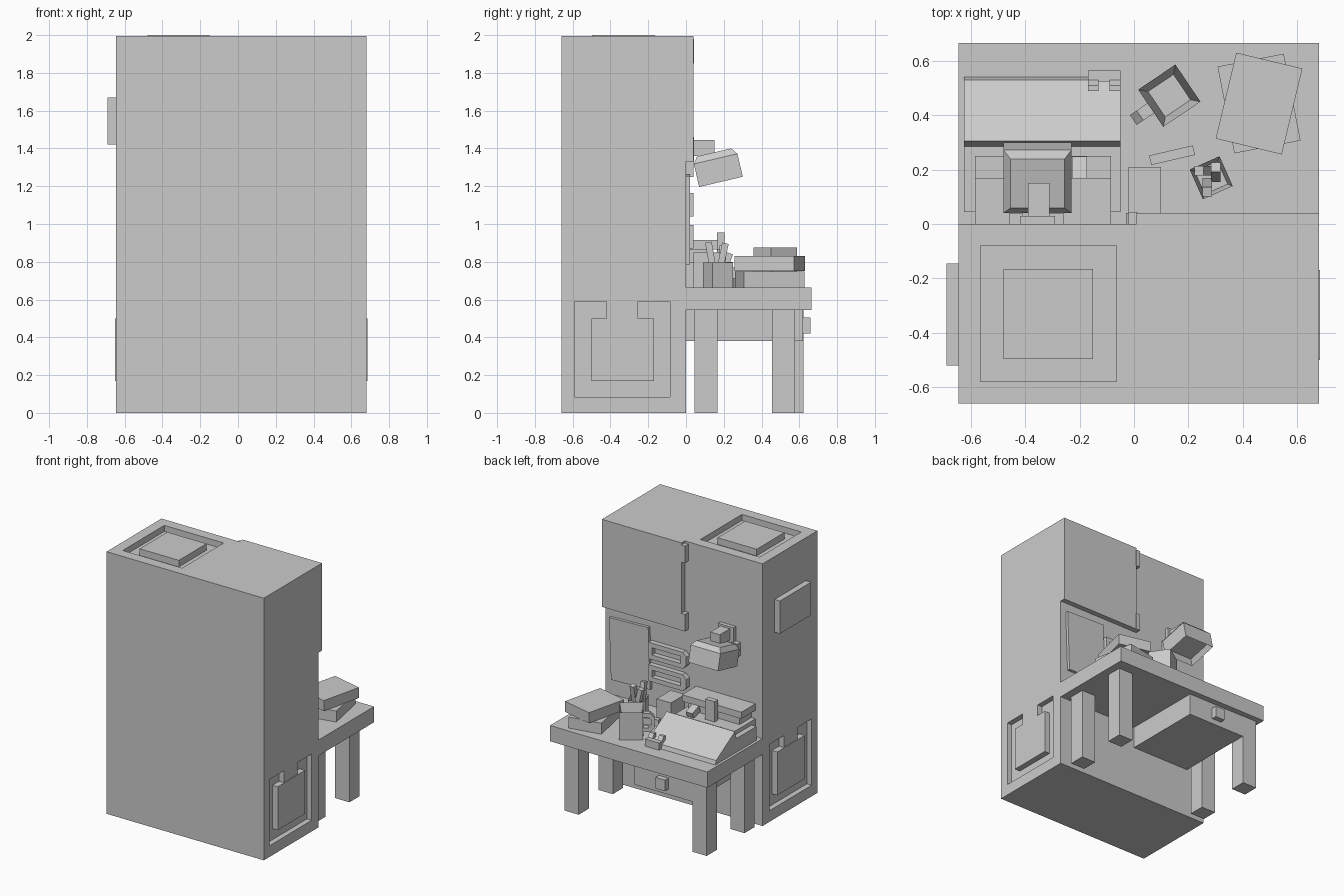
import bpy, bmesh, math
from mathutils import Matrix, Vector

old = bpy.data.objects.get("Cube")
if old:
    bpy.data.objects.remove(old, do_unlink=True)

grey = bpy.data.materials.new("plain grey")
grey.use_nodes = True
grey.diffuse_color = (0.6, 0.6, 0.6, 1)
grey.node_tree.nodes["Principled BSDF"].inputs["Base Color"].default_value = (0.6, 0.6, 0.6, 1)


def finish(name, bm, matrix=Matrix()):
    bmesh.ops.recalc_face_normals(bm, faces=bm.faces)
    mesh = bpy.data.meshes.new(name)
    bm.to_mesh(mesh)
    bm.free()
    mesh.materials.append(grey)
    obj = bpy.data.objects.new(name, mesh)
    obj.matrix_world = matrix
    bpy.context.collection.objects.link(obj)
    return obj


def box(name, x, y, z):
    """Upright box from three (low, high) ranges."""
    lo, hi = Vector((x[0], y[0], z[0])), Vector((x[1], y[1], z[1]))
    return turned(name, (lo + hi) / 2, hi - lo)


def turned(name, centre, size, angle=0, axis="Z", insets=()):
    """Box turned about one axis; insets are (face direction, margin, offset)."""
    bm = bmesh.new()
    bmesh.ops.create_cube(bm, size=1)
    bmesh.ops.scale(bm, vec=size, verts=bm.verts)
    for direction, margin, offset in insets:
        bm.normal_update()
        face = max(bm.faces, key=lambda f: f.calc_center_median().z * direction)
        bmesh.ops.inset_region(bm, faces=[face], thickness=margin)
        bmesh.ops.translate(bm, verts=face.verts, vec=(0, 0, offset))
    turn = Matrix.Rotation(math.radians(angle), 4, axis)
    return finish(name, bm, Matrix.Translation(centre) @ turn)


def prism(name, profile, x0, x1, matrix=Matrix()):
    """Profile of (y, z) points extruded along x."""
    bm = bmesh.new()
    face = bm.faces.new([bm.verts.new((x0, y, z)) for y, z in profile])
    side = bmesh.ops.extrude_face_region(bm, geom=[face])["geom"]
    moved = [v for v in side if isinstance(v, bmesh.types.BMVert)]
    bmesh.ops.translate(bm, verts=moved, vec=(x1 - x0, 0, 0))
    return finish(name, bm, matrix)


def cut(target, cutter):
    mod = target.modifiers.new("cut", "BOOLEAN")
    mod.operation, mod.solver, mod.object = "DIFFERENCE", "EXACT", cutter
    bpy.context.view_layer.objects.active = target
    bpy.ops.object.modifier_apply(modifier=mod.name)
    bpy.data.objects.remove(cutter, do_unlink=True)


# Tall wall block with recesses on the roof and both sides
LEFT, RIGHT, TOP = 0.68, -0.645, 1.996
block = box("wall_block", (RIGHT, LEFT), (-0.66, 0), (0, TOP))
cut(block, box("roof_cutter", (-0.565, -0.065), (-0.58, -0.08), (1.95, 2.1)))
box("roof_hatch", (-0.48, -0.15), (-0.497, -0.165), (1.94, 2))
for name, face, s in (("left", LEFT, 1), ("right", RIGHT, -1)):
    depth = sorted((face - s * 0.04, face + s * 0.1))
    cut(block, box("side_cutter", depth, (-0.59, -0.085), (0.085, 0.59)))
    depth = sorted((face - s * 0.05, face + s * 0.005))
    box(name + "_panel", depth, (-0.5, -0.17), (0.17, 0.5))
    depth = sorted((face - s * 0.05, face))
    box(name + "_panel_bridge", depth, (-0.42, -0.255), (0.5, 0.59))
box("side_box", (-0.69, RIGHT), (-0.52, -0.145), (1.42, 1.67))

# Upper cupboard and hinges
box("cupboard", (0.01, LEFT), (0, 0.04), (1.33, TOP))
for z in (1.33, 1.85):
    box("cupboard_hinge", (-0.02, 0.015), (0, 0.043), (z, z + 0.13))

# Desk with legs and drawer
box("desk_top", (RIGHT, LEFT), (0, 0.665), (0.545, 0.665))
for x, y in ((-0.61, 0.045), (-0.61, 0.5), (0.5, 0.045), (0.5, 0.455)):
    box("desk_leg", (x, x + 0.12), (y, y + 0.122), (0, 0.55))
box("drawer", (-0.49, 0), (0, 0.62), (0.38, 0.55))
box("drawer_knob", (-0.285, -0.205), (0.62, 0.66), (0.42, 0.505))

# Poster and wall racks
turned("poster", (0.46, 0.011, 1.025), (0.33, 0.022, 0.47), 2, "Y")
for z in (0.87, 1.04):
    for part, dz in (("lower", 0), ("upper", 0.09)):
        box("rack_%s_bar" % part, (0.02, 0.29), (0, 0.04), (z + dz, z + dz + 0.035))
    box("rack_end", (0.26, 0.29), (0, 0.04), (z + 0.035, z + 0.09))
    # Chamfered end of the rack
    bm = bmesh.new()
    outline = ((0.02, 0), (0, 0), (-0.03, 0.03), (-0.03, 0.095), (0, 0.125), (0.02, 0.125))
    face = bm.faces.new([bm.verts.new((x, 0, z + h)) for x, h in outline])
    side = bmesh.ops.extrude_face_region(bm, geom=[face])["geom"]
    bmesh.ops.translate(bm, vec=(0, 0.04, 0),
                        verts=[v for v in side if isinstance(v, bmesh.types.BMVert)])
    finish("rack_round_end", bm)

# Wall lamp
turned("lamp_shade", (-0.355, 0.171, 1.284), (0.25, 0.237, 0.125), 13.2, "X",
       insets=((1, 0.036, 0.035), (-1, 0.03, 0.04)))
box("lamp_neck", (-0.39, -0.31), (0, 0.15), (1.36, 1.445))
box("lamp_plate", (-0.42, -0.29), (0, 0.03), (1.33, 1.46))
for x in (-0.46, -0.31):
    box("lamp_mount", (x, x + 0.05), (0, 0.04), (1.25, 1.35))

# Drafting slope with shelf behind it
prism("drafting_slope", ((0.045, 0.665), (0.54, 0.665), (0.53, 0.695), (0.305, 0.83),
                         (0.285, 0.77), (0.045, 0.77)), -0.625, -0.05)
box("shelf_body", (-0.585, -0.085), (0.0, 0.25), (0.665, 0.8))
box("shelf_riser", (-0.55, -0.12), (0, 0.14), (0.8, 0.865))
box("shelf_slab", (-0.585, -0.085), (0, 0.17), (0.865, 0.915))
box("slope_handle", (-0.385, -0.305), (0.165, 0.205), (0.8, 0.955))
turned("note_pad", (-0.2, 0.2, 0.83), (0.055, 0.085, 0.05), -20, "X")

# Clip on the front corner of the slope
box("clip_bar", (-0.17, -0.05), (0.525, 0.565), (0.665, 0.72))
for x in (-0.17, -0.09):
    prism("clip_prong", ((0.49, 0.69), (0.53, 0.69), (0.53, 0.72), (0.51, 0.75), (0.49, 0.75)),
          x, x + 0.04)

# Stacked books
turned("lower_book", (0.46, 0.443, 0.707), (0.248, 0.325, 0.084), 11)
turned("upper_book", (0.46, 0.443, 0.79), (0.25, 0.325, 0.08), -13.5)

# Square mug with a bent handle
turned("mug", (0.13, 0.472, 0.77), (0.165, 0.165, 0.21), 34, insets=((1, 0.037, -0.15),))
handle = Matrix.Translation((0.13, 0.472, 0)) @ Matrix.Rotation(math.radians(124), 4, "Z")
prism("mug_handle", ((0.08, 0.7), (0.13, 0.7), (0.16, 0.73), (0.16, 0.81), (0.13, 0.84),
                     (0.08, 0.84), (0.08, 0.81), (0.12, 0.81), (0.135, 0.795), (0.135, 0.745),
                     (0.12, 0.73), (0.08, 0.73)), -0.022, 0.022, handle)

# Pencil cup
turned("pencil_cup", (0.284, 0.17, 0.73), (0.12, 0.12, 0.13), 24, insets=((1, 0.02, -0.1),))
turned("pencil_a", (0.27, 0.135, 0.81), (0.035, 0.035, 0.19), 10, "X")
turned("pencil_b", (0.3, 0.19, 0.81), (0.035, 0.035, 0.18), -12, "X")
turned("pencil_c", (0.26, 0.195, 0.8), (0.035, 0.035, 0.17), -14, "Y")

# Small items by the wall
turned("eraser", (0.14, 0.253, 0.69), (0.165, 0.036, 0.05), 13)
box("storage_box", (-0.02, 0.1), (0.04, 0.21), (0.665, 0.85))
